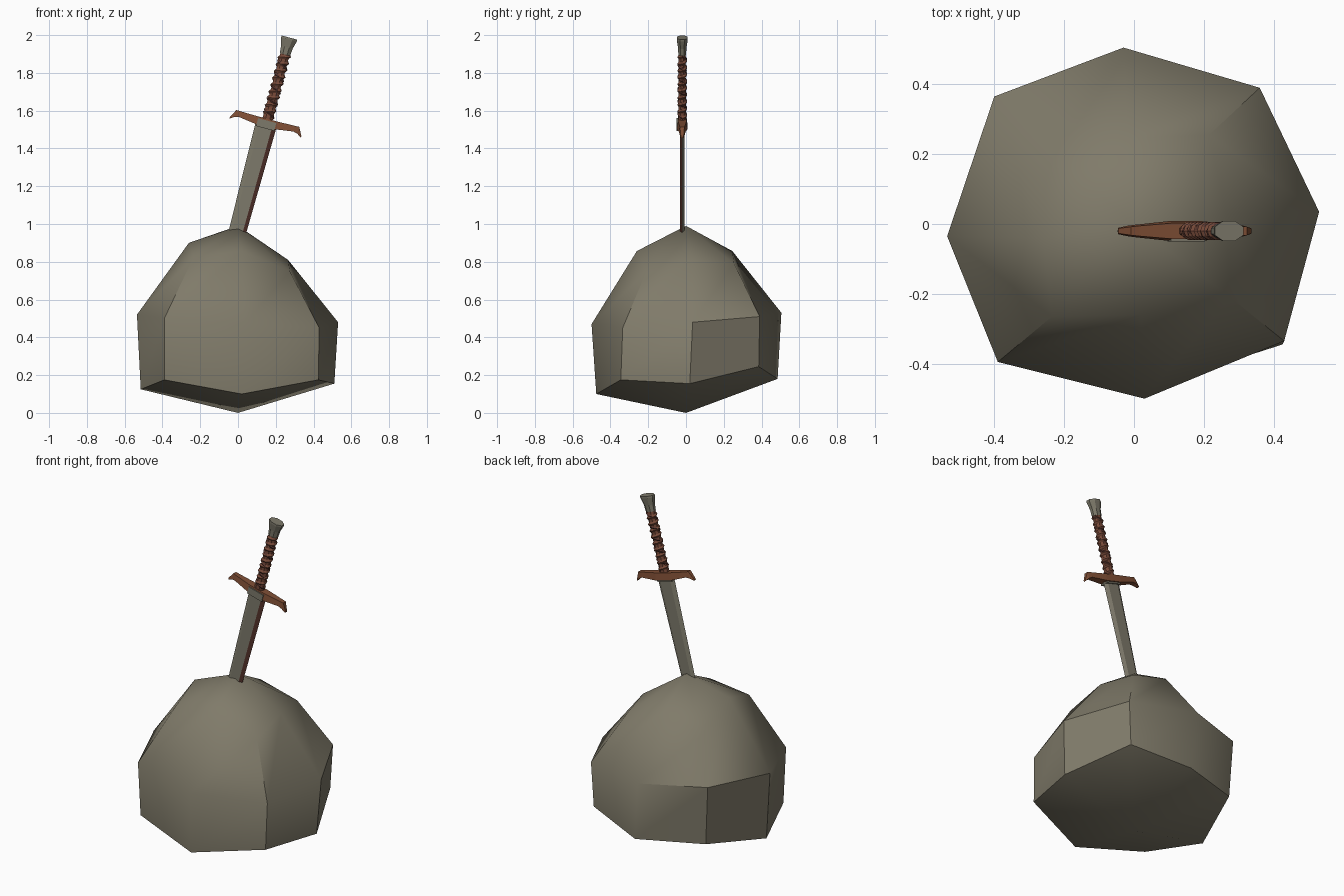
import bpy, bmesh, math
from mathutils import Matrix, Vector

if "Cube" in bpy.data.objects:
    bpy.data.objects.remove(bpy.data.objects["Cube"])


def material(name, rgb):
    m = bpy.data.materials.new(name)
    m.diffuse_color = (*rgb, 1)
    m.use_nodes = True
    m.node_tree.nodes["Principled BSDF"].inputs["Base Color"].default_value = m.diffuse_color
    return m


STONE = material("stone grey", (0.215, 0.197, 0.143))
STEEL = material("steel grey", (0.205, 0.192, 0.145))
RUST = material("rusty brown", (0.215, 0.078, 0.036))
LEATHER = material("leather brown", (0.19, 0.07, 0.042))
DARK = material("dark leather", (0.11, 0.04, 0.03))

# Sword frame: local z runs up the grip, local x along the guard
SWORD = Matrix.Translation((0.15, -0.02, 1.53)) @ Matrix.Rotation(math.radians(15), 4, 'Y')


def loft(name, rings, mats, matrix=None, smooth=None, rule=None):
    """Skin a list of rings; one-point rings become apexes, end rings are capped."""
    bm = bmesh.new()
    vs = [[bm.verts.new(p) for p in ring] for ring in rings]
    n = max(len(r) for r in vs)
    for a, b in zip(vs, vs[1:]):
        for i in range(n):
            j = (i + 1) % n
            quad = [a[i % len(a)], a[j % len(a)], b[j % len(b)], b[i % len(b)]]
            bm.faces.new(list(dict.fromkeys(quad)))
    for end in (vs[0], vs[-1]):
        if len(end) > 2:
            bm.faces.new(end)
    bmesh.ops.recalc_face_normals(bm, faces=bm.faces)
    if rule:
        for f in bm.faces:
            f.material_index = rule(f)
    me = bpy.data.meshes.new(name)
    bm.to_mesh(me)
    bm.free()
    for m in mats:
        me.materials.append(m)
    ob = bpy.data.objects.new(name, me)
    bpy.context.collection.objects.link(ob)
    if matrix:
        ob.matrix_world = matrix
    if smooth:
        bpy.ops.object.select_all(action='DESELECT')
        ob.select_set(True)
        bpy.context.view_layer.objects.active = ob
        bpy.ops.object.shade_smooth_by_angle(angle=math.radians(smooth))
    return ob


def oval(rx, ry, z, sides=8):
    return [(rx * math.cos(a), ry * math.sin(a), z)
            for a in (2 * math.pi * (i + 0.5) / sides for i in range(sides))]


# Boulder: three irregular eight-sided rings between two apexes
lower = [(0.51, 0.02, 0.155), (0.345, 0.385, 0.245), (0, 0.485, 0.18), (-0.38, 0.355, 0.2),
         (-0.515, -0.03, 0.125), (-0.39, -0.37, 0.175), (0.02, -0.475, 0.1), (0.425, -0.345, 0.175)]
middle = [(0.53, 0.035, 0.48), (0.36, 0.39, 0.51), (-0.03, 0.505, 0.53), (-0.4, 0.365, 0.55),
          (-0.535, -0.035, 0.52), (-0.39, -0.395, 0.5), (0.03, -0.5, 0.47), (0.43, -0.335, 0.45)]
upper = [(0.265, 0.03, 0.81), (0.215, 0.255, 0.79), (-0.02, 0.245, 0.857), (-0.245, 0.205, 0.76),
         (-0.26, -0.04, 0.9), (-0.235, -0.265, 0.825), (0.02, -0.26, 0.857), (0.275, -0.21, 0.748)]
loft("boulder", [[(0, 0, 0)], lower, middle, upper, [(0, 0, 0.99)]], [STONE], smooth=38)


# Blade: flat hexagonal section, with a rusty front right bevel
def blade_ring(w, z):
    return [(w, 0, z), (w * 0.6, 0.012, z), (-w * 0.6, 0.012, z),
            (-w, 0, z), (-w * 0.6, -0.012, z), (w * 0.6, -0.012, z)]


loft("blade", [blade_ring(0.046, -0.61), blade_ring(0.057, 0.0)], [STEEL, DARK], SWORD,
     rule=lambda f: int(f.normal.x > 0.2 and f.normal.y < -0.1))

# Collar: small steel block at the front of the guard
loft("collar", [[(-0.05, -0.03, z), (0.05, -0.03, z), (0.05, 0.02, z), (-0.05, 0.02, z)]
                for z in (-0.025, 0.018)], [STEEL], SWORD)

# Cross guard: half profile (x, bottom, top, half depth) mirrored, with drooping tips
half = [(0.05, -0.016, 0.027, 0.028), (0.15, -0.002, 0.029, 0.018), (0.172, -0.008, 0.03, 0.015),
        (0.196, -0.024, -0.014, 0.009)]
stations = [(-x, b, t, d) for x, b, t, d in reversed(half)] + half
loft("cross_guard", [[(x, -d, b), (x, d, b), (x, d * 0.8, t), (x, -d * 0.8, t)]
                     for x, b, t, d in stations], [RUST], SWORD)

# Grip core
loft("grip", [oval(0.03, 0.022, 0.02), oval(0.026, 0.02, 0.2), oval(0.027, 0.02, 0.395)],
     [LEATHER], SWORD)


# Two crossing leather cords wound round the grip
def cord(name, turns, direction, mat, r):
    rings, steps = [], turns * 10
    for i in range(steps + 1):
        a = direction * 2 * math.pi * i / 10
        out = Vector((math.cos(a), math.sin(a), 0))
        c = Vector((0.027 * out.x, 0.02 * out.y, 0.04 + 0.335 * i / steps))
        rings.append([c + out * (r * math.cos(b)) + Vector((0, 0, r * 1.5 * math.sin(b)))
                      for b in (math.pi / 2 * k for k in range(4))])
    loft(name, rings, [mat], SWORD)


cord("grip_cord", 9, 1, LEATHER, 0.0075)
cord("grip_cross_cord", 5, -1, DARK, 0.006)

# Pommel: flared faceted cap
loft("pommel", [oval(0.031, 0.022, 0.38), oval(0.034, 0.024, 0.42), oval(0.046, 0.031, 0.462),
                oval(0.046, 0.031, 0.473)], [STEEL], SWORD)
